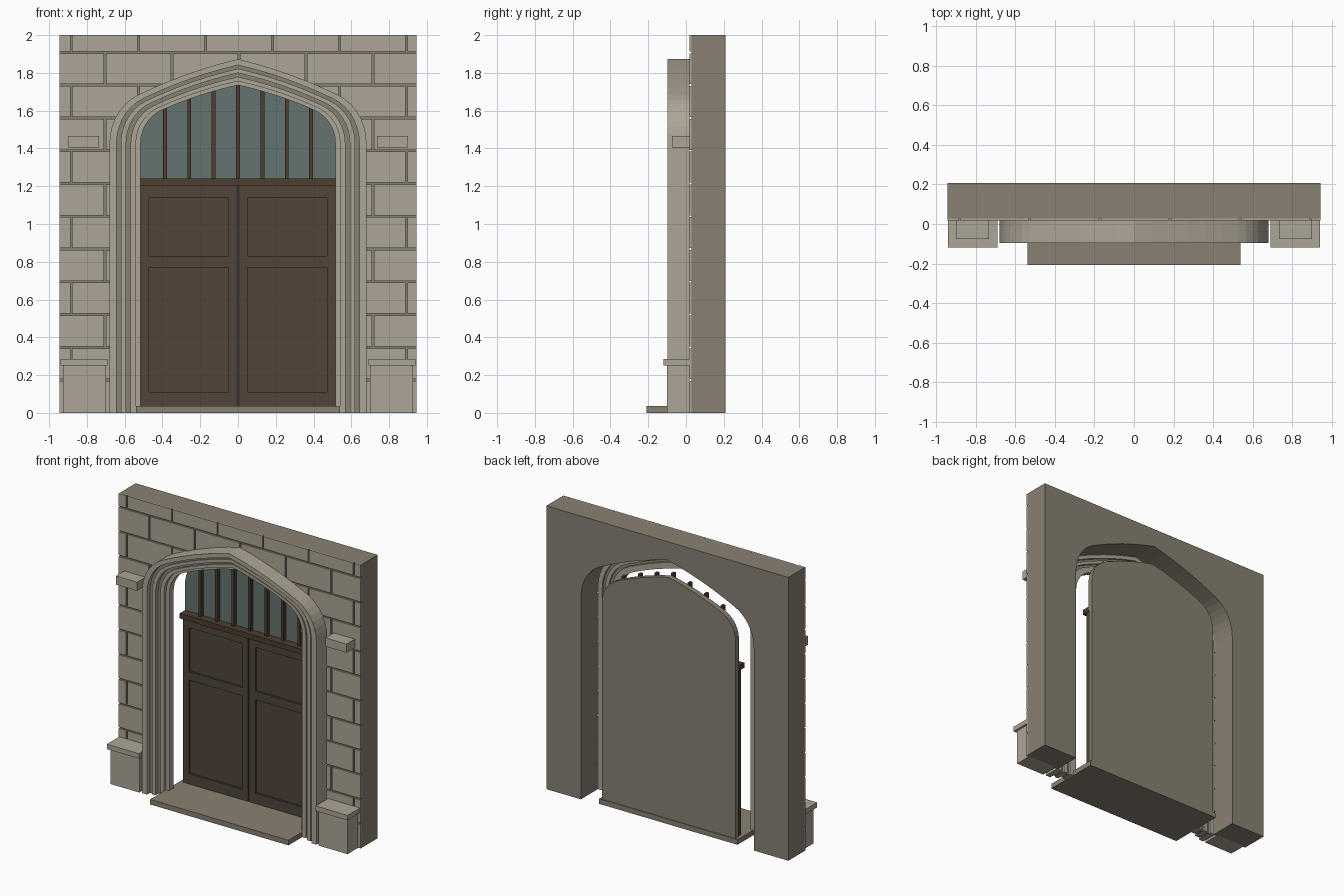
import bpy, bmesh, math

if "Cube" in bpy.data.objects:
    bpy.data.objects.remove(bpy.data.objects["Cube"], do_unlink=True)


def material(name, rgb):
    m = bpy.data.materials.new(name)
    m.use_nodes = True
    m.diffuse_color = (*rgb, 1)
    m.node_tree.nodes["Principled BSDF"].inputs["Base Color"].default_value = (*rgb, 1)
    return m


LIGHT = material("light_stone", (0.42, 0.375, 0.305))
DARK = material("dark_stone", (0.25, 0.22, 0.17))
DOOR = material("door_wood", (0.082, 0.059, 0.041))
TRIM = material("trim_wood", (0.075, 0.047, 0.030))
GAP = material("dark_gap", (0.035, 0.03, 0.026))
GLASS = material("teal_glass", (0.13, 0.175, 0.16))

FRONT, BACK = 0.018, 0.208      # wall depth
SPRING, INNER, OUTER = 1.43, 0.515, 0.68


def finish(name, bm, mat):
    bmesh.ops.recalc_face_normals(bm, faces=bm.faces)
    me = bpy.data.meshes.new(name)
    bm.to_mesh(me)
    bm.free()
    me.materials.append(mat)
    ob = bpy.data.objects.new(name, me)
    bpy.context.scene.collection.objects.link(ob)
    return ob


def boxes(name, mat, spans):
    """One object from boxes given as (x0, x1, y0, y1, z0, z1)."""
    bm = bmesh.new()
    for x0, x1, y0, y1, z0, z1 in spans:
        vs = bmesh.ops.create_cube(bm, size=1)["verts"]
        for v in vs:
            v.co = (x0 if v.co.x < 0 else x1,
                    y0 if v.co.y < 0 else y1,
                    z0 if v.co.z < 0 else z1)
    return finish(name, bm, mat)


def arch_curve(w):
    """Four-centred arch from right springing to left springing."""
    rise = 0.305 + (w - INNER) * 0.836
    r, big = 0.19, 2.06
    t0, t1 = math.radians(66), math.radians(77.8)
    cx, cz = 0.325 - (big - r) * math.cos(t0), -(big - r) * math.sin(t0)
    half = [(0.325 + r * math.cos(t0 * i / 7), r * math.sin(t0 * i / 7)) for i in range(8)]
    for i in range(1, 6):
        a = t0 + (t1 - t0) * i / 6
        half.append((cx + big * math.cos(a), cz + big * math.sin(a)))
    half.append((0, 0.305))
    half = [(x * w / INNER, SPRING + z * rise / 0.305) for x, z in half]
    return half + [(-x, z) for x, z in half[-2::-1]]


def arch_top(w, x):
    pts = arch_curve(w)
    for (xa, za), (xb, zb) in zip(pts, pts[1:]):
        if xb <= x <= xa:
            return za + (zb - za) * (x - xa) / (xb - xa)
    return SPRING


def outline(w, z0):
    return [(w, z0)] + arch_curve(w) + [(-w, z0)]


def prism(name, mat, pts, y0, y1):
    bm = bmesh.new()
    face = bm.faces.new([bm.verts.new((x, y0, z)) for x, z in pts])
    ext = bmesh.ops.extrude_face_region(bm, geom=[face])["geom"]
    for v in ext:
        if isinstance(v, bmesh.types.BMVert):
            v.co.y = y1
    return finish(name, bm, mat)


def arch_ring(name, mat, w0, w1, y0, y1):
    """Rectangular band following the arch between two half widths."""
    bm = bmesh.new()
    rows = []
    for (xi, zi), (xo, zo) in zip(outline(w0, 0), outline(w1, 0)):
        rows.append([bm.verts.new(p) for p in
                     ((xi, y0, zi), (xo, y0, zo), (xo, y1, zo), (xi, y1, zi))])
    for a, b in zip(rows, rows[1:]):
        for i in range(4):
            j = (i + 1) % 4
            bm.faces.new((a[i], a[j], b[j], b[i]))
    bm.faces.new(rows[0])
    bm.faces.new(rows[-1])
    return finish(name, bm, mat)


# Wall core and coursed facing blocks, both cut by the arched opening
cutter = prism("opening_cutter", DARK, outline(0.675, -0.1), -0.5, 0.5)
cutter.hide_render = True
cutter.hide_viewport = True
half_w, course, length, gap = 0.945, 0.1735, 0.355, 0.005
wall = boxes("wall", DARK, [(-half_w, half_w, FRONT + 0.01, BACK, 0, 2)])
blocks = []
for row in range(12):
    z0, z1 = row * course, min((row + 1) * course, 2)
    shift = 0.005 if row % 2 == 0 else 0.005 + length / 2
    for k in range(-4, 4):
        x0 = max(k * length + shift, -half_w)
        x1 = min((k + 1) * length + shift, half_w)
        if x1 - x0 > 0.03:
            blocks.append((x0 if x0 == -half_w else x0 + gap,
                           x1 if x1 == half_w else x1 - gap,
                           FRONT, FRONT + 0.0102,
                           z0 + gap if row else 0, z1 if z1 == 2 else z1 - gap))
facing = boxes("facing_blocks", LIGHT, blocks)
for ob in (wall, facing):
    mod = ob.modifiers.new("opening", 'BOOLEAN')
    mod.operation = 'DIFFERENCE'
    mod.solver = 'EXACT'
    mod.object = cutter

# Stepped arch moulding: raised bands with recessed hollows between
bands = [(0.642, 0.68, -0.097, LIGHT), (0.62, 0.642, -0.065, DARK),
         (0.592, 0.62, -0.075, LIGHT), (0.568, 0.592, -0.045, DARK),
         (0.54, 0.568, -0.055, LIGHT), (INNER, 0.54, -0.03, LIGHT)]
for n, (w0, w1, y0, mat) in enumerate(bands):
    arch_ring(f"arch_band_{n + 1}", mat, w0, w1, y0, 0.004 if mat is DARK else FRONT)

# Pedestals and corbels on each side
for side, s in (("left", 1), ("right", -1)):
    def span(a, b):
        return (a, b) if s > 0 else (-b, -a)
    boxes(f"{side}_pedestal", LIGHT, [(*span(0.70, 0.926), -0.1, FRONT, 0, 0.25)])
    boxes(f"{side}_pedestal_cap", LIGHT, [(*span(0.69, 0.94), -0.12, FRONT, 0.25, 0.285)])
    boxes(f"{side}_corbel", LIGHT, [(*span(0.735, 0.9), -0.075, FRONT, 1.405, 1.466)])

    # Door leaf: recessed slab with stiles and rails in front
    boxes(f"{side}_door_panel", DOOR, [(*span(0.008, 0.515), 0.137, 0.16, 0.037, 1.205)])
    y = (0.123, 0.138)
    boxes(f"{side}_door_frame", DOOR,
          [(*span(0.008, 0.05), *y, 0.037, 1.205), (*span(0.47, 0.515), *y, 0.037, 1.205)]
          + [(*span(0.05, 0.47), *y, a, b) for a, b in ((0.037, 0.11), (0.77, 0.83), (1.14, 1.205))])

# Door surround
boxes("door_meeting_gap", GAP, [(-0.008, 0.008, 0.13, 0.16, 0.037, 1.205)])
boxes("transom", TRIM, [(-0.52, 0.52, 0.092, 0.16, 1.204, 1.24)])
prism("backing_panel", DARK, outline(0.522, 0.035), 0.16, 0.192)
prism("fanlight_glass", GLASS, outline(0.52, 1.22), 0.152, 0.16)
boxes("fanlight_bars", TRIM,
      [(x - 0.01, x + 0.01, 0.125, 0.155, 1.23, arch_top(0.52, x) + 0.015)
       for x in (i * 0.129 for i in range(-3, 4))])

# Threshold step
boxes("threshold_step", DARK, [(-0.54, 0.54, -0.208, 0.197, 0, 0.036)])
